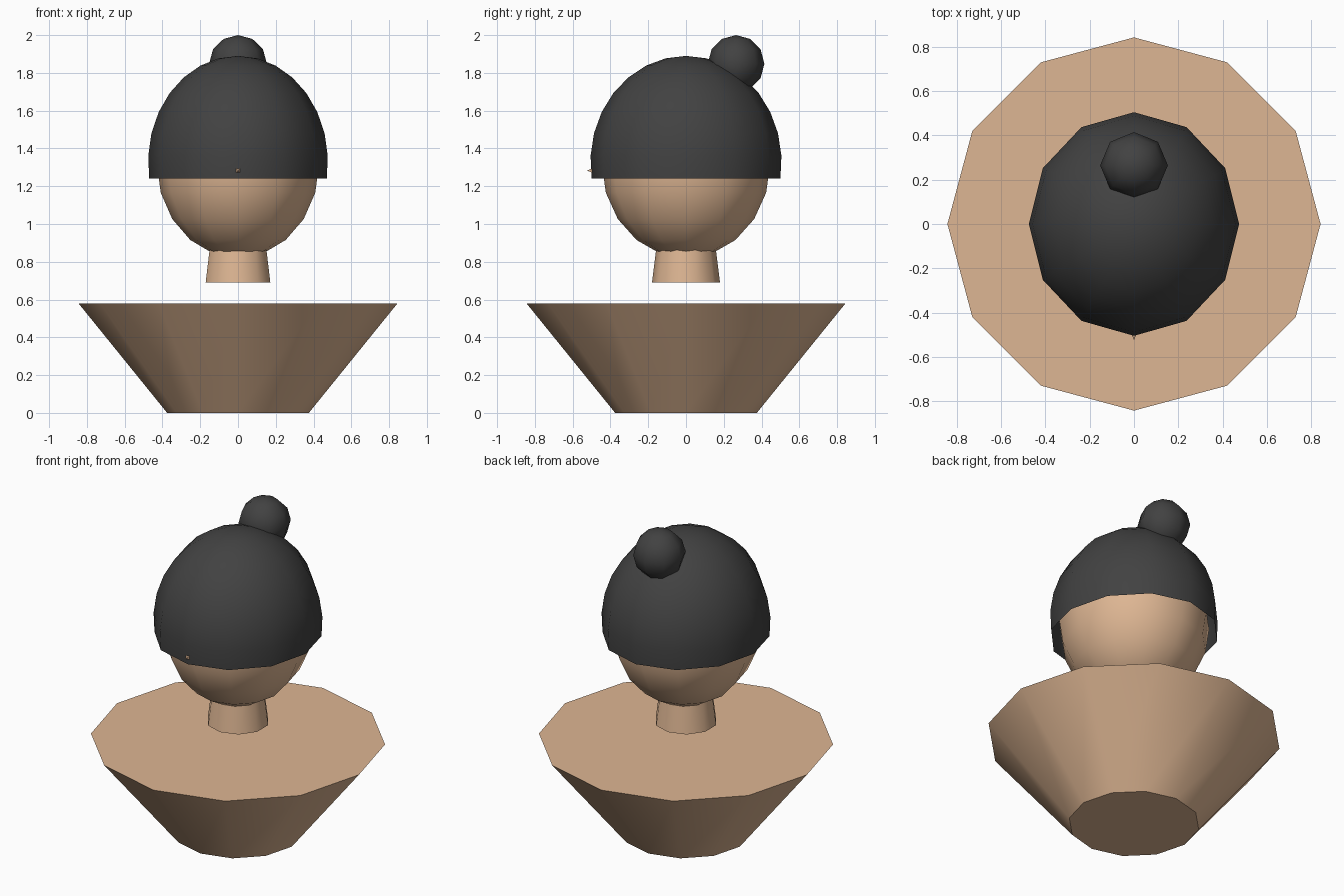
import bpy, bmesh, math

if "Cube" in bpy.data.objects:
    bpy.data.objects.remove(bpy.data.objects["Cube"])


def material(name, rgb):
    m = bpy.data.materials.new(name)
    m.diffuse_color = (*rgb, 1.0)
    m.use_nodes = True
    m.node_tree.nodes["Principled BSDF"].inputs["Base Color"].default_value = m.diffuse_color
    return m


SKIN = material("skin", (0.730, 0.468, 0.292))
DARK = material("dark_hair", (0.054, 0.054, 0.054))


def lathe(name, profile, sides, mat, loc=(0, 0, 0), scale=(1, 1, 1), turn=0.0,
          cap_bottom=True, cap_top=True, smooth=50):
    """Spin (radius, height) points, listed bottom to top, around z."""
    bm = bmesh.new()
    rings = []
    for r, z in profile:
        if r < 1e-5:
            ring = [bm.verts.new((0, 0, z))] * sides
        else:
            angles = [turn + 2 * math.pi * i / sides for i in range(sides)]
            ring = [bm.verts.new((r * math.cos(a), r * math.sin(a), z)) for a in angles]
        rings.append(ring)
    for lo, hi in zip(rings, rings[1:]):
        for i in range(sides):
            j = (i + 1) % sides
            loop = list(dict.fromkeys((lo[i], lo[j], hi[j], hi[i])))
            bm.faces.new(loop)
    if cap_bottom and profile[0][0] > 1e-5:
        bm.faces.new(rings[0][::-1])
    if cap_top and profile[-1][0] > 1e-5:
        bm.faces.new(rings[-1])
    mesh = bpy.data.meshes.new(name)
    bm.to_mesh(mesh)
    bm.free()
    mesh.materials.append(mat)
    ob = bpy.data.objects.new(name, mesh)
    ob.location, ob.scale = loc, scale
    bpy.context.collection.objects.link(ob)
    bpy.ops.object.select_all(action='DESELECT')
    ob.select_set(True)
    bpy.context.view_layer.objects.active = ob
    bpy.ops.object.shade_smooth_by_angle(angle=math.radians(smooth))
    return ob


def arc(rings, sweep=180):
    """Unit sphere profile, from `sweep` degrees below the top pole up to it."""
    pts = []
    for i in range(rings, -1, -1):
        t = math.radians(sweep * i / rings)
        pts.append((math.sin(t), math.cos(t)))
    return pts


# Tapered shoulders
lathe("shoulders", [(0.375, 0), (0.843, 0.578)], 12, SKIN)

# Neck, running up into the head
lathe("neck", [(0.18, 0.69), (0.15, 0.93)], 10, SKIN, turn=math.pi / 2)

# Head
lathe("head", arc(10), 12, SKIN, loc=(0, 0, 1.32), scale=(0.43, 0.446, 0.5))

# Hair cap: open shell reaching just below its equator
lathe("hair_cap", arc(8, 99), 12, DARK, loc=(0, 0, 1.328),
      scale=(0.476, 0.506, 0.562), cap_bottom=False)

# Hair bun
lathe("hair_bun", arc(6), 8, DARK, loc=(0, 0.265, 1.848), scale=(0.153, 0.15, 0.152))

# Pointed nose, its tip just breaking through the hair cap
nose = lathe("nose", [(0.06, 0), (0, 0.105)], 4, SKIN, loc=(0, -0.42, 1.283),
             turn=math.pi / 4, smooth=20)
nose.rotation_euler = (math.pi / 2, 0, 0)
